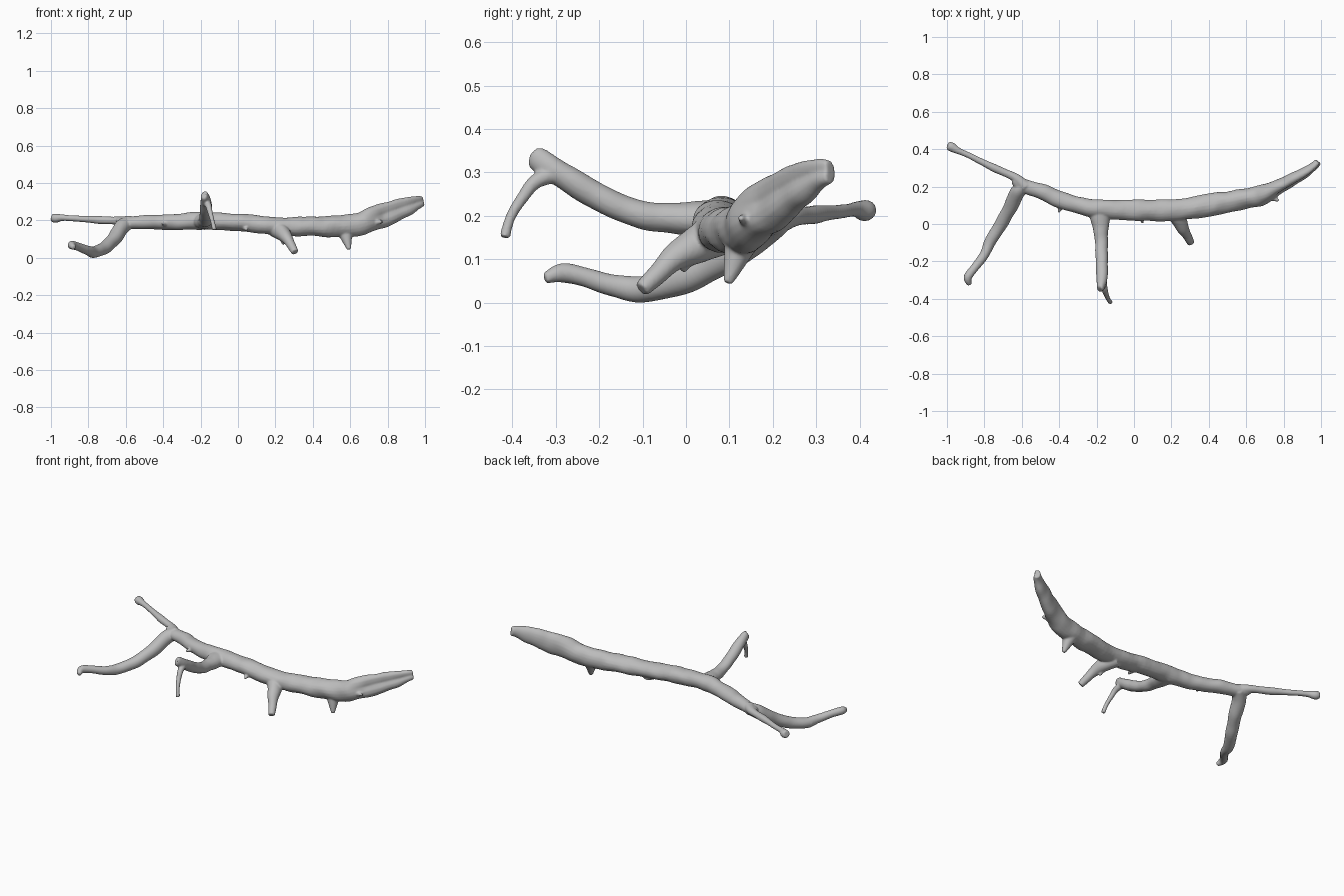
import bpy, bmesh, math, random
from mathutils import Vector, noise

cube = bpy.data.objects.get("Cube")
if cube:
    bpy.data.objects.remove(cube, do_unlink=True)
random.seed(4)

SIDES, STEPS = 20, 8

bark = bpy.data.materials.new("grey bark")
bark.use_nodes = True
grey = (0.5, 0.5, 0.5, 1)
bark.diffuse_color = grey
bark.node_tree.nodes["Principled BSDF"].inputs["Base Color"].default_value = grey


def spline(points):
    """Catmull-Rom resampling of (x, y, z, width, height) stations."""
    p = [points[0]] + points + [points[-1]]
    out = []
    for i in range(1, len(p) - 2):
        for s in range(STEPS):
            t = s / STEPS
            out.append([0.5 * (2 * b + (c - a) * t + (2 * a - 5 * b + 4 * c - d) * t * t
                        + (3 * b - a - 3 * c + d) * t ** 3)
                        for a, b, c, d in zip(*p[i - 1:i + 3])])
    return out + [list(points[-1])]


def limb(bm, points, groove_from=None):
    """Sweep an oval, slightly knotty section; an optional groove opens on the front."""
    points = [tuple(q) if len(q) == 5 else (*q, q[3]) for q in points]
    path = spline(points)
    rings = []
    for i, (x, y, z, w, h) in enumerate(path):
        before, after = path[max(i - 1, 0)], path[min(i + 1, len(path) - 1)]
        tangent = (Vector(after[:3]) - Vector(before[:3])).normalized()
        side = tangent.cross(Vector((0, 0, 1))).normalized()
        up = side.cross(tangent)
        ring = []
        for k in range(SIDES):
            a = math.tau * k / SIDES
            offset = side * math.cos(a) * w + up * math.sin(a) * h
            knot = 1 + 0.12 * noise.noise((Vector((x, y, z)) + offset) * 14)
            if groove_from is not None and x > groove_from:
                depth = min((x - groove_from) / 0.08, 1) * 0.5
                knot -= depth * max(0, math.cos(a - 0.25)) ** 6
            ring.append(bm.verts.new(Vector((x, y, z)) + offset * knot))
        rings.append(ring)
    for r, s in zip(rings, rings[1:]):
        for k in range(SIDES):
            j = (k + 1) % SIDES
            bm.faces.new((r[k], r[j], s[j], s[k]))
    bm.faces.new(rings[0][::-1])
    bm.faces.new(rings[-1])


bm = bmesh.new()

# Main stem, hollowed at its broken end
limb(bm, [(-.64, .24, .2, .025), (-.6, .21, .192, .036, .03), (-.5, .175, .195, .041, .037),
          (-.4, .133, .195, .045, .04), (-.3, .1, .198, .046, .043), (-.18, .08, .204, .05, .048),
          (0, .075, .195, .056, .047), (.2, .075, .175, .056, .048), (.4, .1, .172, .06, .053),
          (.6, .138, .178, .055, .06), (.7, .158, .205, .053, .063), (.8, .21, .24, .042, .064),
          (.9, .263, .277, .034, .052), (.96, .305, .3, .026, .036), (.985, .332, .306, .02, .026)],
     groove_from=.68)

# Thin rear fork with a swollen tip
limb(bm, [(-.58, .2, .196, .034), (-.64, .25, .203, .024), (-.75, .3, .208, .02),
          (-.88, .365, .216, .016), (-.94, .392, .22, .018), (-.975, .412, .217, .024), (-.995, .42, .222, .02)])

# Drooping front fork
limb(bm, [(-.58, .215, .195, .034), (-.625, .17, .168, .04), (-.66, .09, .11, .038),
          (-.71, .0, .062, .034), (-.765, -.09, .036, .032), (-.8, -.165, .043, .027),
          (-.85, -.23, .062, .022), (-.888, -.285, .073, .022), (-.878, -.325, .06, .012)])
limb(bm, [(-.765, -.07, .035, .02), (-.79, -.105, .034, .012), (-.805, -.1, .034, .006)])

# Rising middle branch and the twig hanging from it
limb(bm, [(-.18, .09, .2, .065, .045), (-.18, .03, .2, .052, .042), (-.177, -.03, .2, .04, .036),
          (-.175, -.1, .207, .035, .032), (-.172, -.2, .247, .033, .032),
          (-.172, -.29, .302, .03, .029), (-.178, -.342, .335, .021, .028), (-.182, -.352, .342, .014, .02)])
limb(bm, [(-.17, -.29, .305, .022), (-.158, -.345, .285, .017), (-.148, -.378, .245, .014),
          (-.136, -.405, .2, .012), (-.126, -.418, .155, .012)])

# Lower stub branch
limb(bm, [(.2, .08, .165, .05), (.235, .03, .14, .042), (.262, -.025, .11, .032),
          (.285, -.065, .07, .024), (.305, -.102, .035, .019)])

# Broken spurs: root, tip, root radius
for root, tip, radius in [((.57, .13, .15), (.594, .096, .05), .042),
                          ((.23, .03, .14), (.243, -.008, .075), .024),
                          ((.04, .05, .17), (.045, .003, .155), .022),
                          ((-.38, .11, .19), (-.405, .062, .185), .022),
                          ((.71, .15, .19), (.775, .125, .2), .026)]:
    a, b = Vector(root), Vector(tip)
    limb(bm, [(*a, radius), (*a.lerp(b, .6), radius * .55), (*b, radius * .25)])

bmesh.ops.recalc_face_normals(bm, faces=bm.faces)
mesh = bpy.data.meshes.new("fallen_branch")
bm.to_mesh(mesh)
bm.free()
branch = bpy.data.objects.new("fallen_branch", mesh)
bpy.context.collection.objects.link(branch)
mesh.materials.append(bark)

# Fuse the limbs into one skin with soft joints
fuse = branch.modifiers.new("fuse", 'REMESH')
fuse.mode = 'VOXEL'
fuse.voxel_size = 0.005
soften = branch.modifiers.new("soften", 'SMOOTH')
soften.iterations = 5
bpy.context.view_layer.objects.active = branch
branch.select_set(True)
for name in ("fuse", "soften"):
    bpy.ops.object.modifier_apply(modifier=name)
if not branch.data.materials:
    branch.data.materials.append(bark)

# Rest the branch on the ground
low = min(v.co.z for v in branch.data.vertices)
for v in branch.data.vertices:
    v.co.z -= low
bpy.ops.object.shade_smooth_by_angle(angle=math.radians(50))
